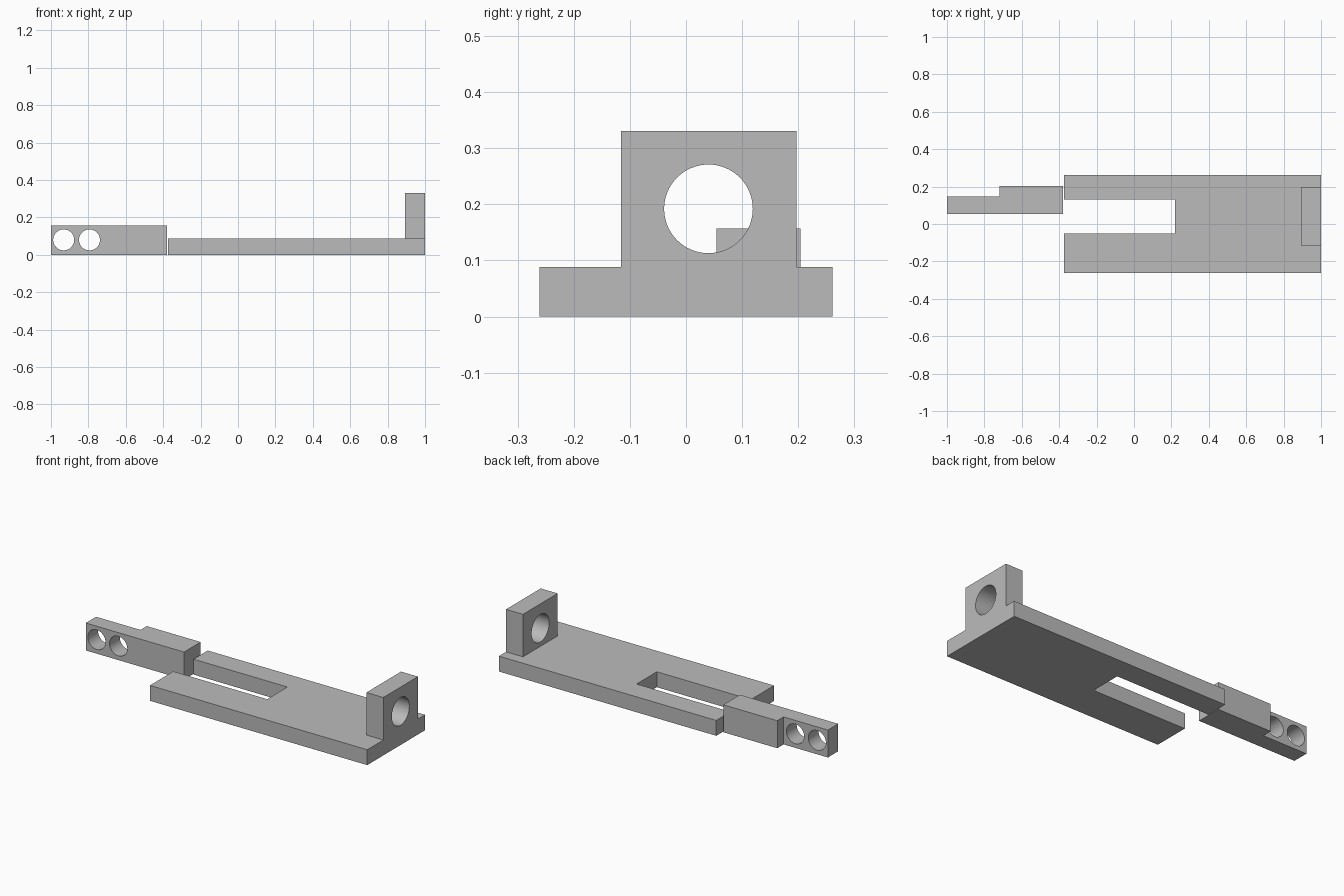
import bpy
import bmesh
from math import pi
from mathutils import Matrix, Vector

cube = bpy.data.objects.get("Cube")
if cube:
    bpy.data.objects.remove(cube, do_unlink=True)

grey = bpy.data.materials.new("plain grey")
grey.use_nodes = True
grey.diffuse_color = (0.5, 0.5, 0.5, 1)
grey.node_tree.nodes["Principled BSDF"].inputs["Base Color"].default_value = (0.5, 0.5, 0.5, 1)


def make_object(name, bm):
    bmesh.ops.recalc_face_normals(bm, faces=bm.faces[:])
    mesh = bpy.data.meshes.new(name)
    bm.to_mesh(mesh)
    bm.free()
    mesh.materials.append(grey)
    obj = bpy.data.objects.new(name, mesh)
    bpy.context.collection.objects.link(obj)
    return obj


def extrude_outline(name, outline, bottom, top):
    """Raise a plan outline into a solid block."""
    bm = bmesh.new()
    face = bm.faces.new([bm.verts.new((x, y, bottom)) for x, y in outline])
    raised = bmesh.ops.extrude_face_region(bm, geom=[face])["geom"]
    verts = [v for v in raised if isinstance(v, bmesh.types.BMVert)]
    bmesh.ops.translate(bm, verts=verts, vec=(0, 0, top - bottom))
    return make_object(name, bm)


def rectangle(x0, x1, y0, y1):
    return [(x0, y0), (x1, y0), (x1, y1), (x0, y1)]


def bore(name, center, radius, axis):
    """Cylinder for cutting a through hole along the axis."""
    bm = bmesh.new()
    turn = Matrix.Rotation(pi / 2, 4, "Y" if axis == "X" else "X")
    bmesh.ops.create_cone(bm, cap_ends=True, segments=64, radius1=radius,
                          radius2=radius, depth=0.4,
                          matrix=Matrix.Translation(Vector(center)) @ turn)
    return make_object(name, bm)


def combine(target, tool, operation):
    mod = target.modifiers.new("combine", "BOOLEAN")
    mod.operation = operation
    mod.solver = "EXACT"
    mod.object = tool
    bpy.context.view_layer.objects.active = target
    bpy.ops.object.modifier_apply(modifier=mod.name)
    bpy.data.objects.remove(tool, do_unlink=True)


# Base plate with an open slot at its left end
plate = extrude_outline("slotted_base_plate", [
    (-0.374, -0.261), (1, -0.261), (1, 0.261), (-0.374, 0.261),
    (-0.374, 0.132), (0.22, 0.132), (0.22, -0.051), (-0.374, -0.051)], 0, 0.088)

# Upright lug joined to the plate, bored along the length
lug = extrude_outline("upright_lug", rectangle(0.893, 1, -0.116, 0.197), 0.04, 0.331)
combine(plate, lug, "UNION")
combine(plate, bore("lug_bore", (0.95, 0.04, 0.192), 0.079, "X"), "DIFFERENCE")

# Stepped arm with two cross holes
arm = extrude_outline("stepped_arm", [
    (-1, 0.054), (-0.379, 0.054), (-0.379, 0.204),
    (-0.72, 0.204), (-0.72, 0.147), (-1, 0.147)], 0, 0.157)
for x in (-0.932, -0.794):
    combine(arm, bore("arm_bore", (x, 0.1, 0.08), 0.056, "Y"), "DIFFERENCE")

# Smooth bores, crisp edges
for obj in (plate, arm):
    bpy.ops.object.select_all(action="DESELECT")
    obj.select_set(True)
    bpy.context.view_layer.objects.active = obj
    bpy.ops.object.shade_smooth_by_angle(angle=pi / 6)
